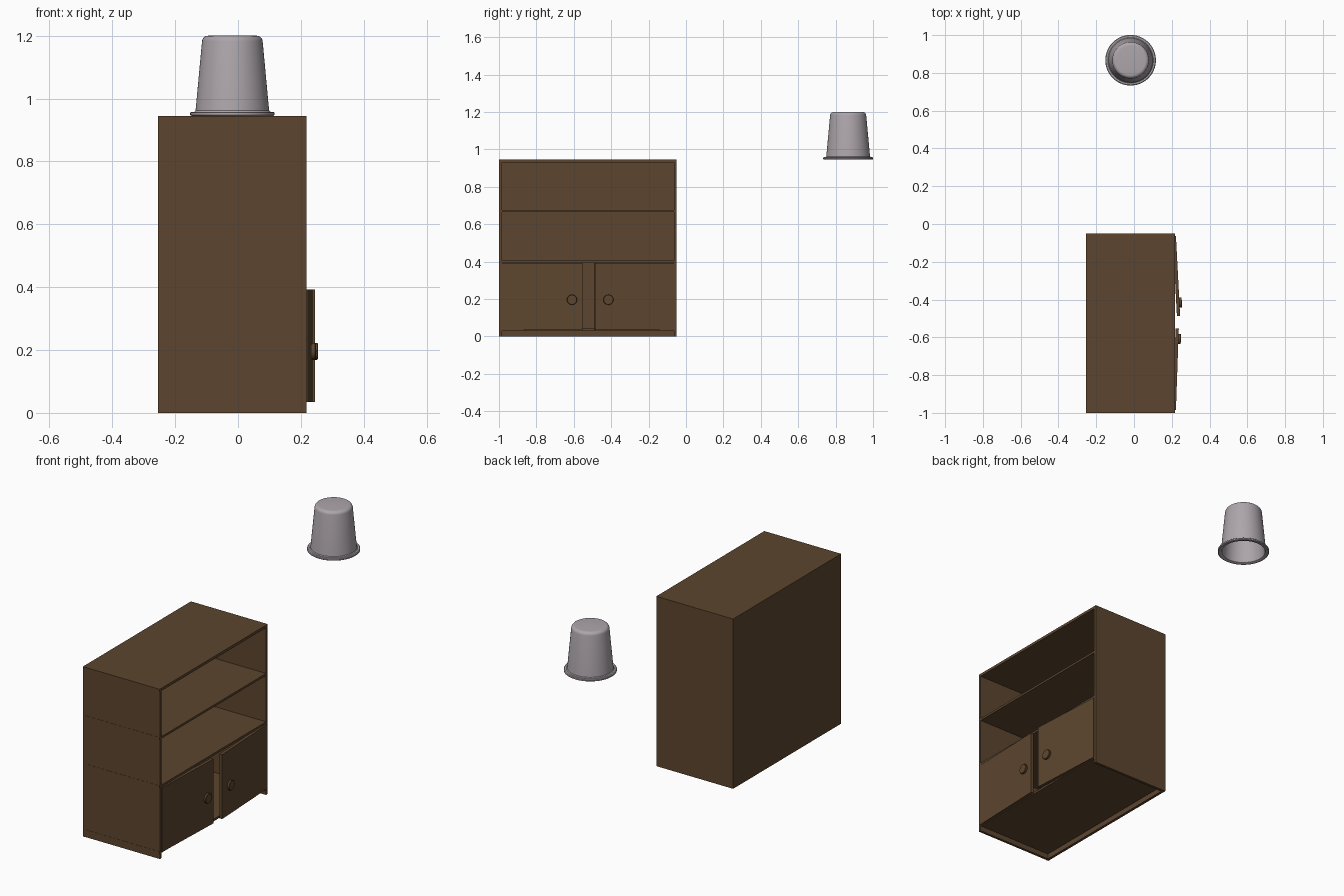
import bpy, bmesh, math
from mathutils import Matrix, Vector

if "Cube" in bpy.data.objects:
    bpy.data.objects.remove(bpy.data.objects["Cube"])


def material(name, rgb):
    m = bpy.data.materials.new(name)
    m.diffuse_color = (*rgb, 1)
    m.use_nodes = True
    m.node_tree.nodes["Principled BSDF"].inputs["Base Color"].default_value = m.diffuse_color
    return m


wood = material("dark brown wood", (0.108, 0.060, 0.028))
grey = material("pale grey", (0.42, 0.38, 0.41))


def finish(name, bm, mat, smooth=False):
    bmesh.ops.recalc_face_normals(bm, faces=bm.faces)
    me = bpy.data.meshes.new(name)
    bm.to_mesh(me)
    bm.free()
    me.materials.append(mat)
    ob = bpy.data.objects.new(name, me)
    bpy.context.collection.objects.link(ob)
    if smooth:
        bpy.ops.object.select_all(action='DESELECT')
        ob.select_set(True)
        bpy.context.view_layer.objects.active = ob
        bpy.ops.object.shade_smooth_by_angle(angle=math.radians(35))
    return ob


def box(name, lo, hi, mat=wood, matrix=Matrix()):
    lo, hi = Vector(lo), Vector(hi)
    bm = bmesh.new()
    bmesh.ops.create_cube(bm, size=1)
    bmesh.ops.scale(bm, vec=hi - lo, verts=bm.verts)
    bmesh.ops.translate(bm, vec=(lo + hi) / 2, verts=bm.verts)
    bm.transform(matrix)
    return finish(name, bm, mat)


def lathe(name, profile, mat, matrix, closed, steps=64):
    bm = bmesh.new()
    rings = []
    for r, z in profile:
        if r == 0:
            rings.append([bm.verts.new((0, 0, z))] * steps)
        else:
            rings.append([bm.verts.new((r * math.cos(2 * math.pi * i / steps),
                                        r * math.sin(2 * math.pi * i / steps), z))
                          for i in range(steps)])
    pairs = list(zip(rings, rings[1:]))
    if closed:
        pairs.append((rings[-1], rings[0]))
    for a, b in pairs:
        for i in range(steps):
            j = (i + 1) % steps
            bm.faces.new(list(dict.fromkeys((a[i], a[j], b[j], b[i]))))
    bm.transform(matrix)
    return finish(name, bm, mat, True)


# Cabinet carcass, open towards +x
X0, X1, Y0, Y1, H, T = -0.255, 0.218, -1.0, -0.05, 0.945, 0.015
box("back_panel", (X0, Y0, 0), (X0 + T, Y1, H - T))
box("top_panel", (X0, Y0, H - T), (X1, Y1, H))
box("side_panel_near", (X0 + T, Y0 + 0.001, 0), (X1, Y0 + T, H - T))
box("side_panel_far", (X0 + T, Y1 - T, 0), (X1, Y1, H - T))

# Shelves, with ends showing through the near side panel
for name, z in (("bottom_shelf", 0.029), ("middle_shelf", 0.395), ("upper_shelf", 0.664)):
    box(name, (X0 + T, Y0, z), (X1, Y1 - 0.0005, z + 0.012))

# Slightly opened doors with round knobs
for side, hinge_y, s, width, angle, knob in (("left", -0.985, 1, 0.432, 2.0, 0.376),
                                             ("right", -0.063, -1, 0.425, 3.0, 0.353)):
    m = (Matrix.Translation((0.222, hinge_y, 0))
         @ Matrix.Rotation(math.radians(-s * angle), 4, 'Z'))
    ys = sorted((0, s * width))
    box(side + "_door", (-0.017, ys[0], 0.034), (0, ys[1], 0.392), wood, m)
    km = (m @ Matrix.Translation((0, s * knob, 0.196))
          @ Matrix.Rotation(math.pi / 2, 4, 'Y'))
    lathe(side + "_knob", [(0, -0.002), (0.024, -0.002), (0.027, 0.003),
                           (0.027, 0.011), (0.025, 0.013), (0, 0.013)],
          wood, km, False, 32)

# Upturned bucket: hollow tapered body with rolled rim
outer = [(0.120, 0.945), (0.130, 0.945), (0.134, 0.948), (0.134, 0.955),
         (0.130, 0.958), (0.121, 0.958), (0.117, 0.962)]
corner = [(0.0775 + 0.019 * math.cos(a), 1.181 + 0.019 * math.sin(a))
          for a in (math.radians(6 + 14 * i) for i in range(7))]
inner = [(0, 1.192), (0.078, 1.192), (0.086, 1.187), (0.089, 1.180),
         (0.109, 0.962), (0.113, 0.949)]
profile = inner + outer + corner + [(0, 1.200)]
lathe("upturned_bucket", profile, grey, Matrix.Translation((-0.018, 0.867, 0)), False)
